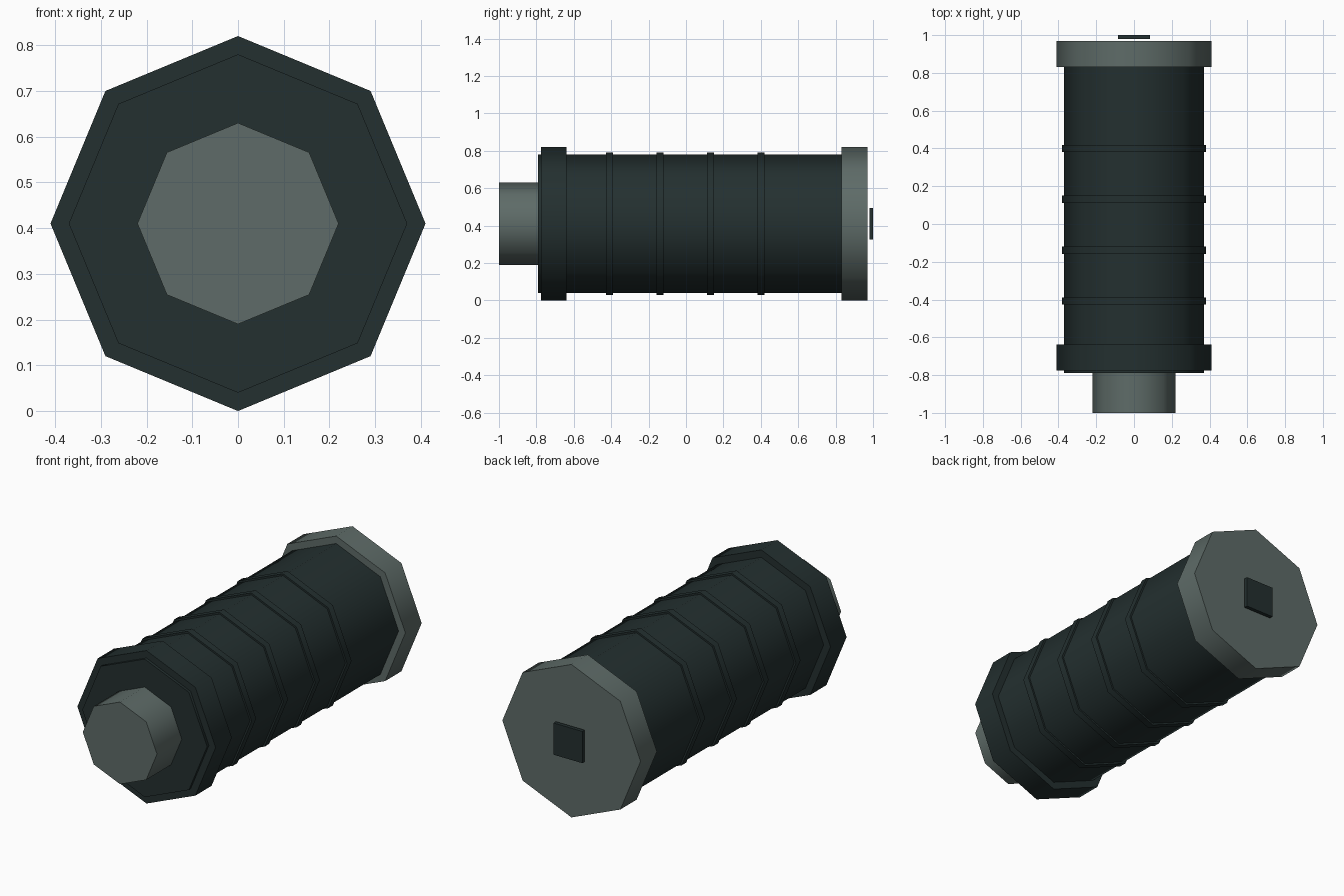
import bpy
import math

cube = bpy.data.objects.get("Cube")
if cube:
    bpy.data.objects.remove(cube, do_unlink=True)

AXIS_Z = 0.41


def make_material(name, colour):
    mat = bpy.data.materials.new(name)
    mat.use_nodes = True
    mat.diffuse_color = colour
    mat.node_tree.nodes["Principled BSDF"].inputs["Base Color"].default_value = colour
    return mat


dark = make_material("dark_slate", (0.017, 0.029, 0.029, 1))
grey = make_material("grey_metal", (0.112, 0.148, 0.138, 1))


def drum(name, radius, y0, y1, mat):
    """Eight-sided cylinder lying along y, corner up, with smooth sides."""
    bpy.ops.mesh.primitive_cylinder_add(
        vertices=8, radius=radius, depth=y1 - y0,
        location=(0, (y0 + y1) / 2, AXIS_Z), rotation=(math.pi / 2, 0, 0))
    obj = bpy.context.object
    obj.name = name
    obj.data.materials.append(mat)
    bpy.ops.object.transform_apply(location=False, rotation=True, scale=True)
    bpy.ops.object.shade_smooth_by_angle(angle=math.radians(50))
    return obj


# Main barrel with its end fittings
drum("grip_body", 0.37, -0.79, 0.9, dark)
drum("front_collar", 0.41, -0.775, -0.638, dark)
drum("rear_cap", 0.41, 0.832, 0.97, grey)
drum("front_stem", 0.22, -1.0, -0.7, grey)

# Raised bands along the barrel
for i in range(4):
    y = -0.408 + i * 0.2695
    drum(f"grip_band_{i + 1}", 0.38, y - 0.019, y + 0.019, dark)

# Square plate just behind the rear cap
bpy.ops.mesh.primitive_cube_add(size=1, location=(0, 0.99, AXIS_Z))
plate = bpy.context.object
plate.name = "rear_plate"
plate.scale = (0.17, 0.02, 0.17)
bpy.ops.object.transform_apply(location=False, rotation=False, scale=True)
plate.data.materials.append(dark)
